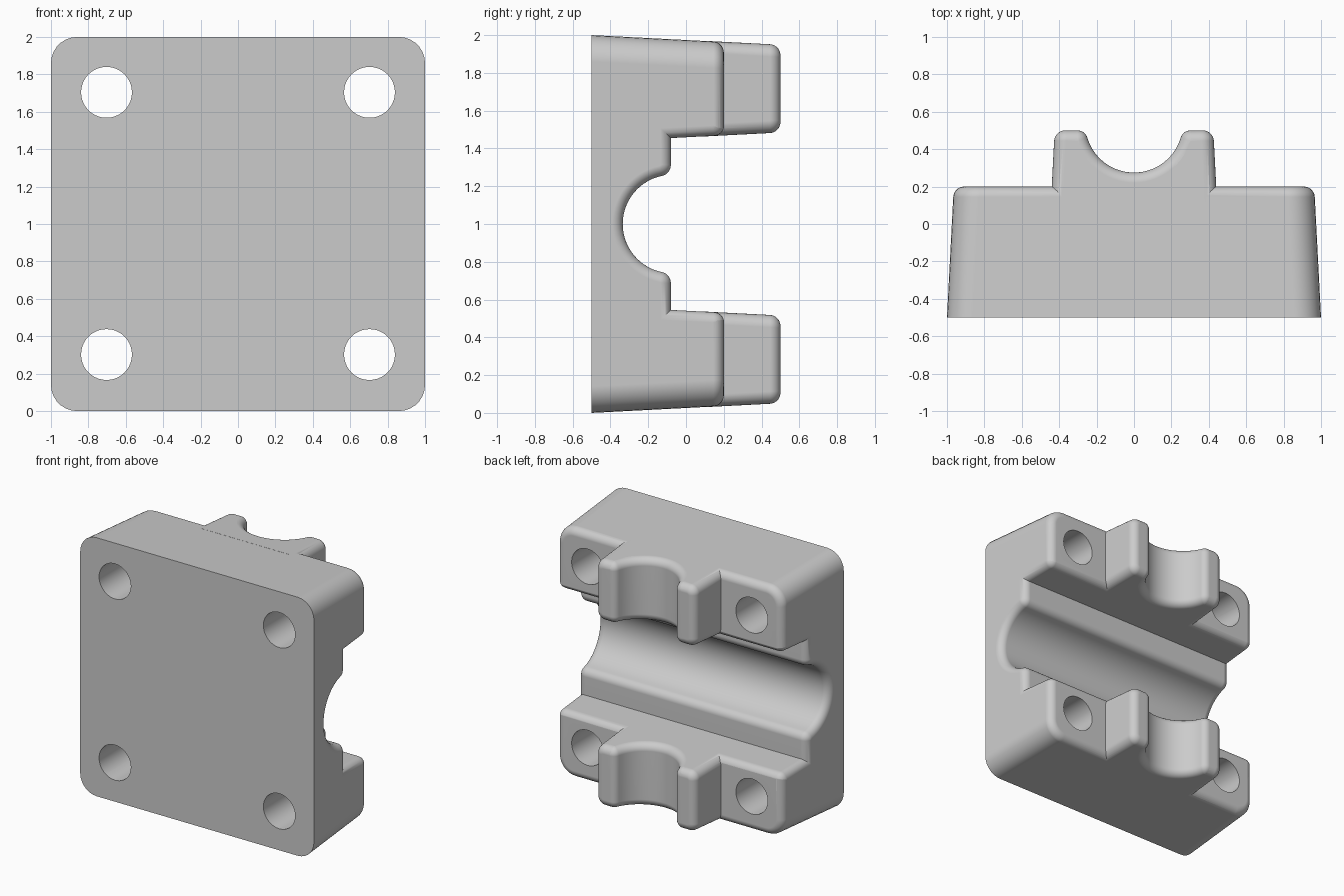
import bpy, bmesh, math

if "Cube" in bpy.data.objects:
    bpy.data.objects.remove(bpy.data.objects["Cube"], do_unlink=True)

DRAFT = 0.052      # taper of every wall along y
ROUND = 0.055      # edge fillet
STEPS = 7

grey = bpy.data.materials.new("plain grey")
grey.use_nodes = True
grey.diffuse_color = (0.6, 0.6, 0.6, 1)
grey.node_tree.nodes["Principled BSDF"].inputs["Base Color"].default_value = (0.6, 0.6, 0.6, 1)


def arc(n=STEPS):
    return [math.pi / 2 * i / n for i in range(n + 1)]


def loft(name, rings):
    """Skin closed rings of equal length and cap both ends."""
    bm = bmesh.new()
    loops = [[bm.verts.new(p) for p in ring] for ring in rings]
    for a, b in zip(loops, loops[1:]):
        for i in range(len(a)):
            j = (i + 1) % len(a)
            bm.faces.new((a[i], a[j], b[j], b[i]))
    bm.faces.new(loops[0])
    bm.faces.new(loops[-1])
    bmesh.ops.recalc_face_normals(bm, faces=bm.faces)
    mesh = bpy.data.meshes.new(name)
    bm.to_mesh(mesh)
    bm.free()
    mesh.materials.append(grey)
    obj = bpy.data.objects.new(name, mesh)
    bpy.context.collection.objects.link(obj)
    return obj


def rounded_rect(hx, hz, r, y, cz):
    pts = []
    for q, (sx, sz) in enumerate([(1, 1), (-1, 1), (-1, -1), (1, -1)]):
        for t in arc():
            ang = t + q * math.pi / 2
            pts.append((sx * (hx - r) + r * math.cos(ang), y,
                        cz + sz * (hz - r) + r * math.sin(ang)))
    return pts


def drafted_block(name, hx, hz, cz, y0, y1, corner):
    """Tapered block with rounded corners and a rounded rear edge."""
    levels = [(y0, 0)] + [(y1 - ROUND + ROUND * math.sin(t), ROUND * (1 - math.cos(t))) for t in arc()]
    rings = []
    for y, inset in levels:
        cut = inset + DRAFT * (y - y0)
        rings.append(rounded_rect(hx - cut, hz - cut, corner - inset, y, cz))
    return loft(name, rings)


def groove_half(d, centre, flat, lip):
    """Half of a round groove with rounded lips, grown outward by d."""
    radius = 0.26
    fy = flat - lip
    fu = math.sqrt((radius + lip) ** 2 - (fy - centre) ** 2)
    end = math.atan2(fu, centre - fy)
    pts = [((radius + d) * math.sin(end * i / 14), centre - (radius + d) * math.cos(end * i / 14))
           for i in range(15)]
    for i in range(1, STEPS + 1):
        ang = end * (1 - i / STEPS)
        pts.append((fu - (lip - d) * math.sin(ang), fy + (lip - d) * math.cos(ang)))
    return pts


def channel_half(d):
    """Groove, flat shelf, then the wall of the bar and its rounded rim."""
    pts = groove_half(d, -0.075, -0.08, 0.06)

    def wall(y):
        return 0.455 + DRAFT * (y + 0.08)
    pts.append((wall(-0.08 - d) + d, -0.08 - d))
    rim = 0.2 - ROUND
    small = ROUND + 0.003
    for t in arc():
        pts.append((wall(rim) + small - (small - d) * math.cos(t), rim + (small - d) * math.sin(t)))
    return pts + [(pts[-1][0], 0.8)]


def saddle_half(d):
    pts = groove_half(d, 0.535, 0.5, ROUND)
    return pts + [(pts[-1][0], 0.8)]


def flared_cutter(name, half, reach, place):
    """Sweep a profile lengthwise, opening out in a fillet at both ends."""
    stations = [(ROUND * (math.sin(t) - 1), 0.999 * ROUND * (1 - math.cos(t))) for t in arc()]
    stations.append((0.2, 0.999 * ROUND))
    rings = []
    for side, row in ((-1, stations[::-1]), (1, stations)):
        for step, d in row:
            pts = half(d)
            full = [(-u, y) for u, y in pts[:0:-1]] + pts
            rings.append([place(side * (reach(y) + step), u, y) for u, y in full])
    return loft(name, rings)


def combine(obj, tool, operation):
    mod = obj.modifiers.new(operation.lower(), "BOOLEAN")
    mod.operation = operation
    mod.solver = "EXACT"
    mod.object = tool
    bpy.context.view_layer.objects.active = obj
    bpy.ops.object.modifier_apply(modifier=mod.name)
    bpy.data.objects.remove(tool, do_unlink=True)


# Main block with the long horizontal channel
body = drafted_block("clamp_body", 1.0, 1.0, 1.0, -0.5, 0.2, 0.14)
channel = flared_cutter("channel_cutter", channel_half,
                        lambda y: 1 - DRAFT * (y + 0.5),
                        lambda a, u, y: (a, y, 1 + u))
combine(body, channel, "DIFFERENCE")

# Saddle posts at top and bottom
POST_HALF = 0.253
for cz in (0.2834, 1.7166):
    post = drafted_block("saddle_post", 0.445, POST_HALF, cz, 0.1, 0.5, 0.065)
    saddle = flared_cutter("saddle_cutter", saddle_half,
                           lambda y: POST_HALF - DRAFT * (y - 0.1),
                           lambda a, u, y: (u, y, cz + a))
    combine(post, saddle, "DIFFERENCE")
    combine(body, post, "UNION")

# Bolt holes
for x in (-0.703, 0.703):
    for z in (0.302, 1.704):
        hole = [[(x + 0.136 * math.cos(math.tau * i / 40), y, z + 0.136 * math.sin(math.tau * i / 40))
                 for i in range(40)] for y in (-0.7, 0.7)]
        combine(body, loft("hole_cutter", hole), "DIFFERENCE")

# Smooth fillets with crisp edges
bpy.ops.object.select_all(action="DESELECT")
body.select_set(True)
bpy.context.view_layer.objects.active = body
bpy.ops.object.shade_smooth_by_angle(angle=math.radians(30))
weighted = body.modifiers.new("weighted_normals", "WEIGHTED_NORMAL")
weighted.keep_sharp = True
